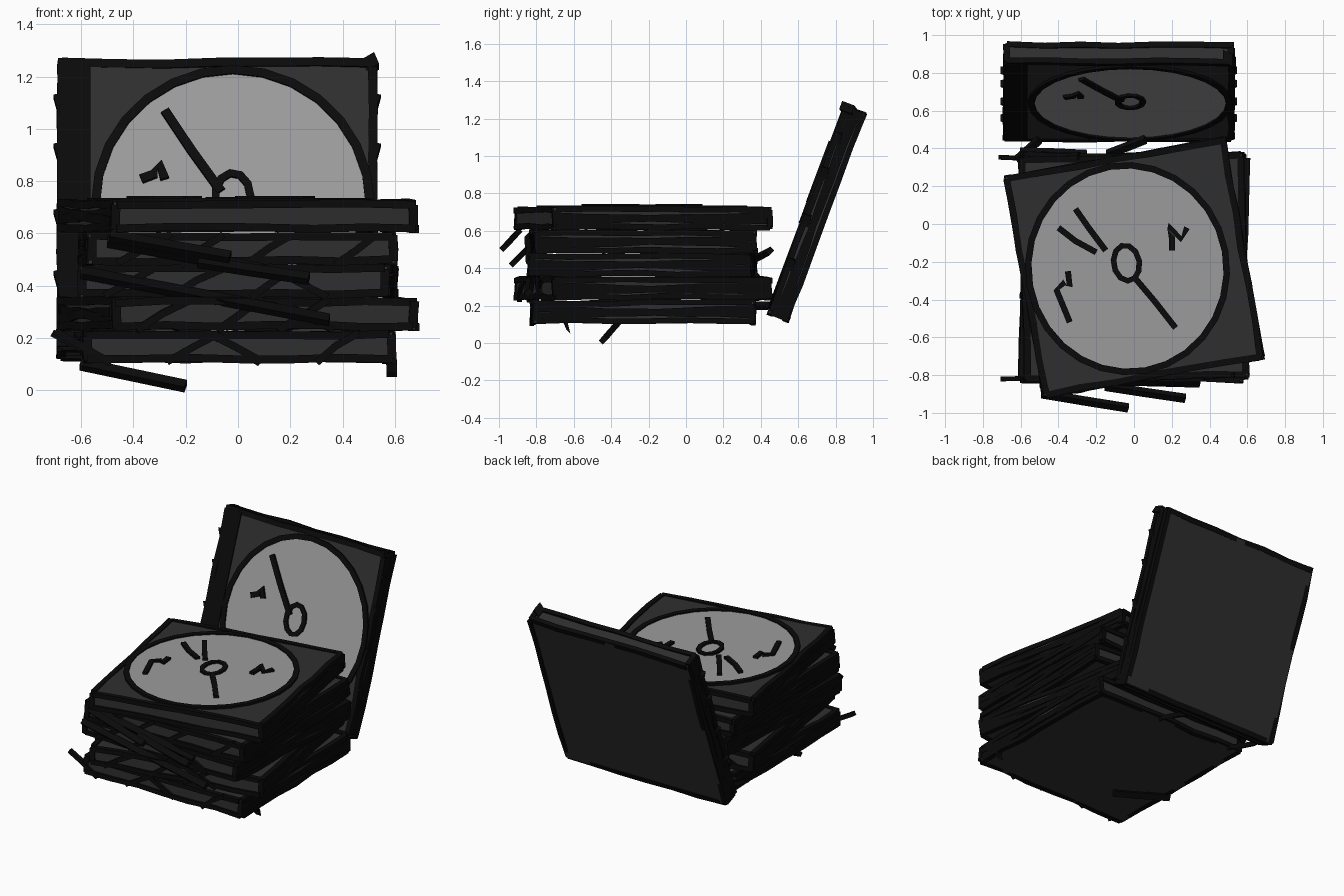
import bpy, bmesh, math, random
from mathutils import Vector, Matrix

if "Cube" in bpy.data.objects:
    bpy.data.objects.remove(bpy.data.objects["Cube"])

random.seed(4)
W, H = 1.17, 0.112          # case side and thickness


def material(name, v):
    m = bpy.data.materials.new(name)
    m.diffuse_color = (v, v, v, 1)
    m.use_nodes = True
    m.node_tree.nodes["Principled BSDF"].inputs["Base Color"].default_value = m.diffuse_color
    return m


INK = material("ink", 0.003)
SHELL = material("dark_shell", 0.028)
LABEL = material("grey_disc", 0.33)


def finish(bm, name, mat, mx=Matrix()):
    bmesh.ops.recalc_face_normals(bm, faces=bm.faces)
    me = bpy.data.meshes.new(name)
    bm.to_mesh(me)
    bm.free()
    me.materials.append(mat)
    ob = bpy.data.objects.new(name, me)
    ob.matrix_world = mx
    bpy.context.collection.objects.link(ob)
    return ob


def stroke(bm, pts, normal, w=0.034, h=0.03, closed=False):
    """Square-section ink line along a polyline."""
    pts = [Vector(p) for p in pts]
    n, up, k = len(pts), Vector(normal).normalized(), len(pts)
    rings = []
    for i, p in enumerate(pts):
        a = pts[(i - 1) % n] if closed or i else p
        b = pts[(i + 1) % n] if closed or i < n - 1 else p
        s = (b - a).cross(up).normalized() * w / 2
        u = up * h / 2
        rings.append([bm.verts.new(p + c) for c in (s + u, u - s, -s - u, s - u)])
    for i in range(n if closed else n - 1):
        r, q = rings[i], rings[(i + 1) % n]
        for j in range(4):
            bm.faces.new((r[j], r[(j + 1) % 4], q[(j + 1) % 4], q[j]))
    if not closed:
        bm.faces.new(rings[0])
        bm.faces.new(rings[-1][::-1])


def rough(a, b, n=6, j=0.006):
    """Hand-drawn line from a to b with slight wobble."""
    a, b = Vector(a), Vector(b)
    return [a.lerp(b, i / n) + Vector([random.uniform(-j, j) for _ in range(3)])
            for i in range(n + 1)]


def oval(rx, ry, z, n, cx=0, cy=0):
    return [(cx + rx * math.cos(2 * math.pi * i / n),
             cy + ry * math.sin(2 * math.pi * i / n), z) for i in range(n)]


def case(name, mx, w=W):
    # shell
    bm = bmesh.new()
    bmesh.ops.create_cube(bm, size=1, matrix=Matrix.Diagonal((w, W, H, 1)))
    finish(bm, name + "_shell", SHELL, mx)
    # outline along the edges
    bm = bmesh.new()
    x, y, z = w / 2 - 0.006, W / 2 - 0.006, H / 2 - 0.008
    for s in (-1, 1):
        for t in (-1, 1):
            zz = t * (z if t > 0 else z - 0.004)
            stroke(bm, rough((-x, s * y, zz), (x, s * y, zz)), (0, 0, 1))
            stroke(bm, rough((s * x, -y, zz), (s * x, y, zz)), (0, 0, 1))
            stroke(bm, rough((s * x, t * y, -z), (s * x, t * y, z), 1), (0, 1, 0))
        # scribbles on the left and right walls
        for zz in (-0.02, 0.015):
            stroke(bm, rough((s * (x + .004), -y, zz), (s * (x + .004), y, -zz), 6, .005),
                   (1, 0, 0), 0.035, 0.025)
    finish(bm, name + "_outline", INK, mx)


def hatching(name, mx, side, lines):
    bm = bmesh.new()
    for a, b in lines:
        y = side * (W / 2 + 0.003)
        stroke(bm, rough((a, y, -H / 2), (b, y, H / 2), 2), (0, 1, 0), 0.028, 0.025)
    finish(bm, name, INK, mx)


def disc(name, mx, cx=0, cy=0):
    top = H / 2
    bm = bmesh.new()
    bm.faces.new([bm.verts.new(p) for p in oval(.53, .55, top + .006, 28, cx, cy)])
    finish(bm, name + "_face", LABEL, mx)
    bm = bmesh.new()
    stroke(bm, oval(.525, .548, top + .004, 28, cx, cy), (0, 0, 1), .034, .022, True)
    stroke(bm, oval(.068, .095, top + .008, 11, cx, cy + .03), (0, 0, 1), .03, .022, True)
    finish(bm, name + "_rings", INK, mx)


# stack of five cases, two of them twisted
turns = (0.5, 10, -1.5, 1.5, 10)
for i, deg in enumerate(turns):
    mx = (Matrix.Translation((0, -0.23, 0.165 + 0.125 * i))
          @ Matrix.Rotation(math.radians(deg), 4, 'Z'))
    case(f"stacked_case_{i + 1}", mx)
    if i < 4:
        lines = []
        for k in range(4):
            a = -0.5 + 0.27 * k + random.uniform(-.05, .05)
            d = random.choice((-.22, .16, .2))
            lines.append((a, a + d))
        hatching(f"front_hatching_{i + 1}", mx, -1, lines)
        hatching(f"back_hatching_{i + 1}", mx, 1, lines[::2])
disc("top_disc", mx, -0.035, 0)

# marks drawn on the top disc
bm = bmesh.new()
for path in ([(-.31, .08), (-.24, -.02), (-.15, -.14)],
             [(-.40, -.02), (-.31, -.09), (-.20, -.15)],
             [(0, -.28), (.11, -.41), (.22, -.55)],
             [(-.34, -.52), (-.41, -.35), (-.37, -.31), (-.34, -.33), (-.35, -.25)],
             [(.28, -.02), (.25, -.08), (.18, -.01), (.20, -.07), (.20, -.14)]):
    stroke(bm, [(x, y, 0.732) for x, y in path], (0, 0, 1), .032, .022)
finish(bm, "top_disc_marks", INK)

# leaning case at the back
lean = (Matrix.Translation((-0.08, 0.70, 0.69))
        @ Matrix.Rotation(math.radians(69.5), 4, 'X'))
case("leaning_case", lean, 1.2)
disc("leaning_disc", lean, 0.06, 0)
bm = bmesh.new()
t = H / 2
stroke(bm, [(-.20, .38, t + .01), (-.10, .22, t + .01), (.015, .05, t + .01)],
       (0, 0, 1), .035, .024)
stroke(bm, [(-.29, .10, t + .01), (-.24, .12, t + .01), (-.22, .16, t + .01),
            (-.20, .10, t + .01)], (0, 0, 1), .035, .024)
finish(bm, "leaning_disc_marks", INK, lean)
# dark hinge strip and edge nubs
bm = bmesh.new()
bmesh.ops.create_cube(bm, size=1, matrix=Matrix.Translation((-.545, 0, .006))
                      @ Matrix.Diagonal((.12, 1.16, H + .004, 1)))
for s in (-1, 1):
    for v in (-.3, -.05, .22, .42):
        stroke(bm, [(s * .595, v - .03, .03), (s * .612, v + .03, .045)],
               (0, 0, 1), .03, .04)
stroke(bm, [(.56, .57, .02), (.61, .59, .05)], (0, 0, 1), .05, .07)
finish(bm, "leaning_hinge", INK, lean)

# stray ink strokes sticking out of the stack
bm = bmesh.new()
for a, b in (((-.60, -.37, .10), (-.20, -.44, .015)),
             ((-.49, -.90, .59), (-.03, -.975, .51)),
             ((-.15, -.86, .49), (.27, -.925, .43)),
             ((-.60, -.82, .45), (.35, -.84, .27)),
             ((-.50, -.84, .57), (.25, -.83, .43)),
             ((.585, -.65, .13), (.59, -.63, .06)),
             ((-.14, .37, .45), (.06, .45, .49)),
             ((-.62, .34, .20), (-.50, .45, .20)),
             ((-.60, .38, .32), (-.25, .37, .36))):
    stroke(bm, rough(a, b, 2, .002), (0, -.7, .7), .04, .03)
finish(bm, "stray_strokes", INK)
